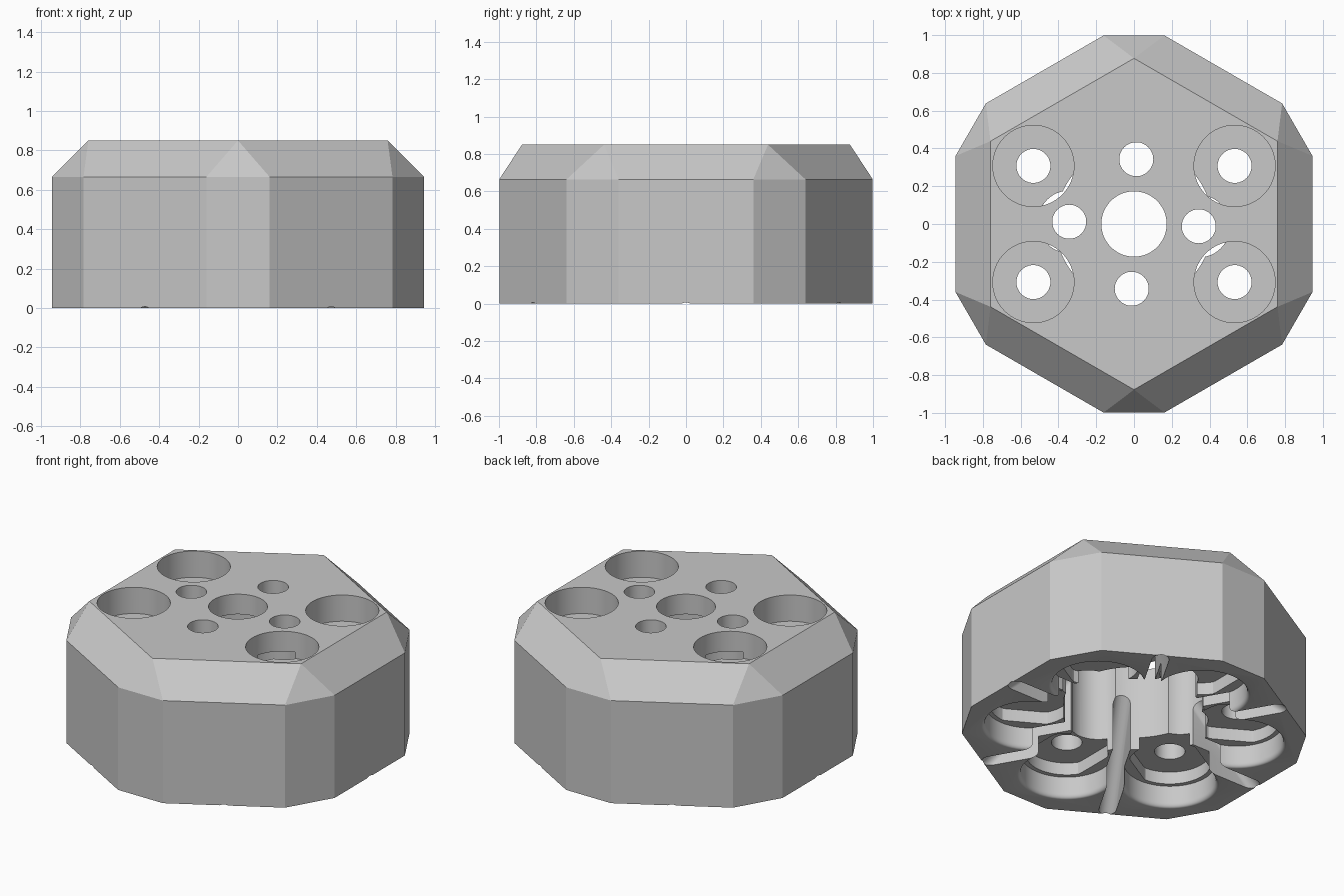
import bpy, bmesh, math
from mathutils import Vector, Matrix

cube = bpy.data.objects.get("Cube")
if cube:
    bpy.data.objects.remove(cube, do_unlink=True)

TOP, SHOULDER = 0.85, 0.665
POST_RING = 0.615      # distance of the six posts from the centre
POST_FACE = 0.22       # height of the underside of the posts
LEDGE = 0.14           # height where the pockets narrow
CEILING = 0.72         # top of the central cavity

grey = bpy.data.materials.new("plain grey")
grey.use_nodes = True
colour = (0.58, 0.58, 0.58, 1)
grey.diffuse_color = colour
grey.node_tree.nodes["Principled BSDF"].inputs["Base Color"].default_value = colour


def make_object(name, bm):
    bmesh.ops.recalc_face_normals(bm, faces=bm.faces)
    mesh = bpy.data.meshes.new(name)
    bm.to_mesh(mesh)
    bm.free()
    mesh.materials.append(grey)
    obj = bpy.data.objects.new(name, mesh)
    bpy.context.collection.objects.link(obj)
    return obj


def hull(name, points):
    bm = bmesh.new()
    for p in points:
        bm.verts.new(p)
    result = bmesh.ops.convex_hull(bm, input=bm.verts)
    spare = {g for g in result["geom_interior"] if isinstance(g, bmesh.types.BMVert)}
    bmesh.ops.delete(bm, geom=list(spare), context="VERTS")
    bmesh.ops.dissolve_limit(bm, angle_limit=0.01, verts=bm.verts, edges=bm.edges)
    return make_object(name, bm)


def lathe(name, profile, x, y, sides=64):
    """Closed solid of revolution from (radius, height) pairs."""
    bm = bmesh.new()
    rings = []
    for r, z in profile:
        rings.append([bm.verts.new((x + r * math.cos(i * math.tau / sides),
                                    y + r * math.sin(i * math.tau / sides), z))
                      for i in range(sides)])
    for a, b in zip(rings, rings[1:]):
        for i in range(sides):
            j = (i + 1) % sides
            bm.faces.new((a[i], a[j], b[j], b[i]))
    bm.faces.new(rings[0])
    bm.faces.new(rings[-1])
    return make_object(name, bm)


def polar(r, degrees):
    a = math.radians(degrees)
    return r * math.cos(a), r * math.sin(a)


def spin(degrees):
    return Matrix.Rotation(math.radians(degrees), 3, "Z")


def carve(cutter):
    mod = body.modifiers.new("cut", "BOOLEAN")
    mod.operation = "DIFFERENCE"
    mod.solver = "EXACT"
    mod.object = cutter
    bpy.context.view_layer.objects.active = body
    bpy.ops.object.modifier_apply(modifier=mod.name)
    bpy.data.objects.remove(cutter, do_unlink=True)


def drill(x, y, r, low, high, sides=48):
    carve(lathe("drill", [(r, low), (r, high)], x, y, sides))


# Outer body: clipped hexagon rising to a smaller hexagonal top
points = []
for k in range(6):
    turn = spin(60 * k)
    for y in (-0.36, 0.36):
        points += [turn @ Vector((0.945, y, z)) for z in (0, SHOULDER)]
    points.append(turn @ Vector((0, 0.877, TOP)))
body = hull("hexagonal_housing", points)

# Central cavity, open at the bottom and slightly wider at its mouth
drill(0, 0, 0.415, -0.1, CEILING, 96)
drill(0, 0, 0.47, -0.1, LEDGE, 96)

# Six pockets with rounded mouths, narrowing beside the slots
for k in range(6):
    angle = 30 + 60 * k
    x, y = polar(POST_RING, angle)
    mouth = [(0.29, -0.05), (0.29, 0)]
    for step in range(1, 6):
        a = math.radians(18 * step)
        mouth.append((0.29 - 0.02 * math.sin(a), 0.03 * (1 - math.cos(a))))
    carve(lathe("pocket", mouth + [(0.27, LEDGE)], x, y))
    points = []
    for i in range(64):
        px, py = polar(0.242, i * 360 / 64)
        py = max(-0.205, min(0.205, py))
        points += [spin(angle) @ Vector((POST_RING + px, py, z)) for z in (0.05, POST_FACE)]
    carve(hull("pocket_roof", points))

# Six sloping slots with round roofs, running out to the flats
for k in range(6):
    points = []
    for r, z in ((0.30, 0.555), (1.0, -0.10)):
        for i in range(17):
            a = math.pi * i / 16
            points.append(spin(60 * k) @ Vector((r, 0.051 * math.cos(a), z + 0.055 * math.sin(a))))
        points += [spin(60 * k) @ Vector((r, side * 0.051, -0.3)) for side in (-1, 1)]
    carve(hull("slot", points))

# Bolt holes: four counterbored through the top, two blind
for k in range(6):
    angle = 30 + 60 * k
    x, y = polar(POST_RING, angle)
    through = angle % 180 != 90
    drill(x, y, 0.09, 0.1, 1.0 if through else 0.6)
    if through:
        drill(x, y, 0.215, 0.68, 1.0, 64)

# Centre bore and four small holes, each counterbored from below
drill(0, 0, 0.173, 0.6, 1.0, 64)
for k in range(4):
    x, y = polar(0.343, -2 + 90 * k)
    drill(x, y, 0.09, 0.6, 1.0)
    drill(x, y, 0.165, -0.1, CEILING)

# Smooth round walls, keep the flats crisp
bpy.ops.object.select_all(action="DESELECT")
body.select_set(True)
bpy.context.view_layer.objects.active = body
bpy.ops.object.shade_smooth_by_angle(angle=math.radians(25))
